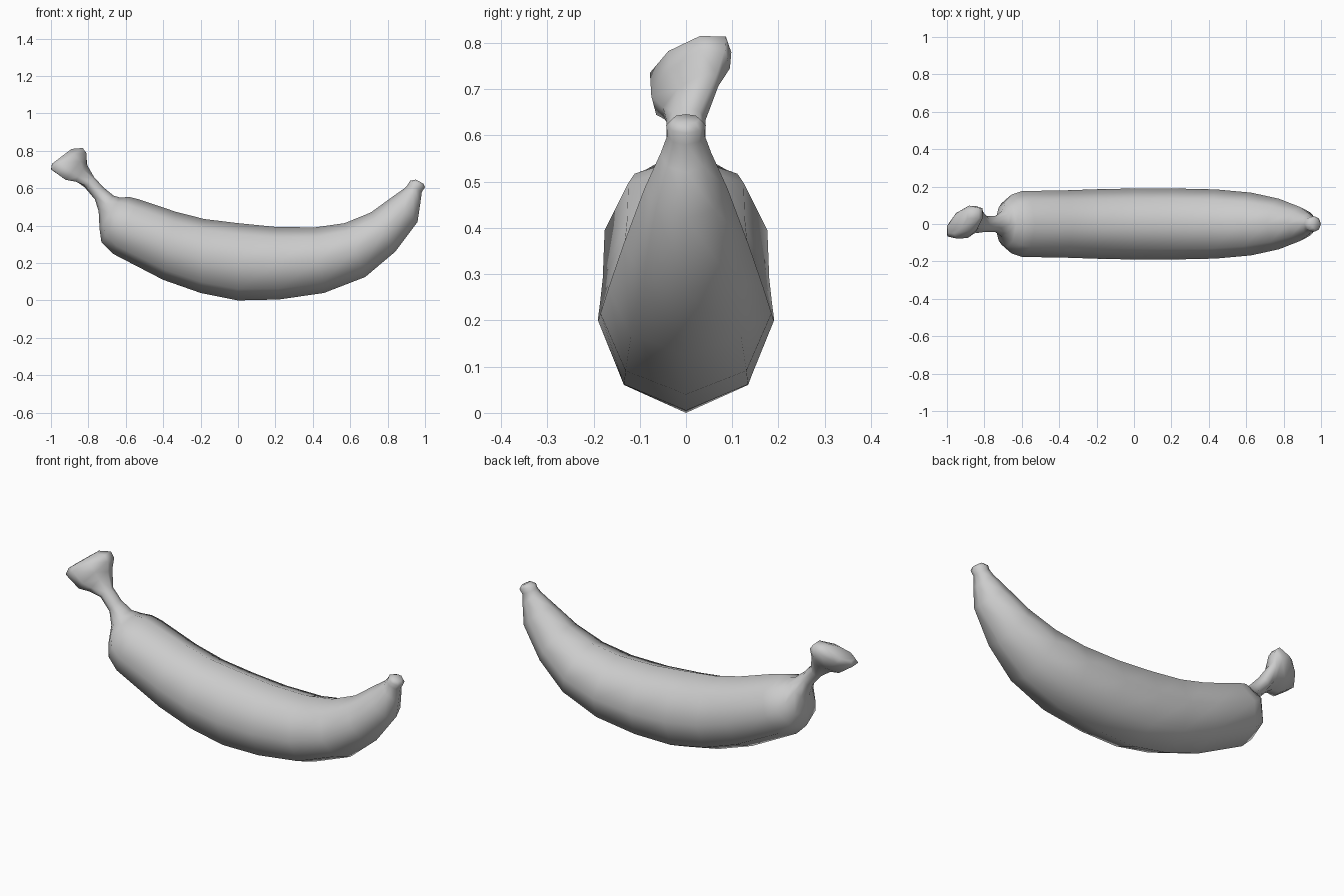
import bpy, bmesh, math
from mathutils import Vector

# Rings along the fruit: inner x, inner z, outer x, outer z, half width
body = [
    (-0.77, 0.66, -0.82, 0.605, 0.042),
    (-0.72, 0.605, -0.765, 0.54, 0.042),
    (-0.665, 0.56, -0.745, 0.475, 0.07),
    (-0.63, 0.55, -0.74, 0.38, 0.125),
    (-0.58, 0.553, -0.73, 0.31, 0.157),
    (-0.53, 0.54, -0.67, 0.25, 0.176),
    (-0.33, 0.473, -0.40, 0.11, 0.18),
    (-0.18, 0.435, -0.20, 0.04, 0.186),
    (0.00, 0.413, 0.00, 0.00, 0.19),
    (0.20, 0.393, 0.22, 0.005, 0.19),
    (0.41, 0.39, 0.46, 0.04, 0.185),
    (0.57, 0.413, 0.68, 0.125, 0.168),
    (0.71, 0.47, 0.84, 0.26, 0.135),
    (0.82, 0.55, 0.96, 0.42, 0.09),
    (0.895, 0.603, 0.975, 0.52, 0.055),
    (0.91, 0.622, 0.983, 0.58, 0.04),
    (0.92, 0.64, 1.00, 0.605, 0.043),
    (0.95, 0.646, 0.99, 0.625, 0.03),
]
# Flared stem head, rolled sideways
head = [
    (-0.89, 0.81, -0.995, 0.73, 0.06),
    (-0.83, 0.815, -1.00, 0.70, 0.088),
    (-0.81, 0.785, -0.92, 0.645, 0.085),
    (-0.81, 0.73, -0.868, 0.638, 0.06),
]
SIDES = 8


def add_ring(bm, sec, roll, shift):
    tx, tz, bx, bz, w = sec
    top, bot = Vector((tx, 0, tz)), Vector((bx, 0, bz))
    mid, half = (top + bot) / 2, (top - bot) / 2
    side = Vector((0, w, 0)) + half.normalized() * w * roll
    half = half + Vector((0, shift * 2, 0))
    ring = []
    for i in range(SIDES):
        a = 2 * math.pi * i / SIDES
        p = mid + half * math.cos(a) + side * math.sin(a)
        p.y += shift
        ring.append(bm.verts.new(p))
    return ring


bm = bmesh.new()
rings = [add_ring(bm, s, 0.45, 0.01) for s in head]
rings += [add_ring(bm, s, 0, 0) for s in body]
for a, b in zip(rings, rings[1:]):
    for i in range(SIDES):
        j = (i + 1) % SIDES
        bm.faces.new((a[i], a[j], b[j], b[i]))
# End caps
bm.faces.new(rings[0])
bm.faces.new(rings[-1])
bmesh.ops.recalc_face_normals(bm, faces=bm.faces)
for f in bm.faces:
    f.smooth = True

mesh = bpy.data.meshes.new("banana")
bm.to_mesh(mesh)
bm.free()
banana = bpy.data.objects.new("banana", mesh)
bpy.context.collection.objects.link(banana)
